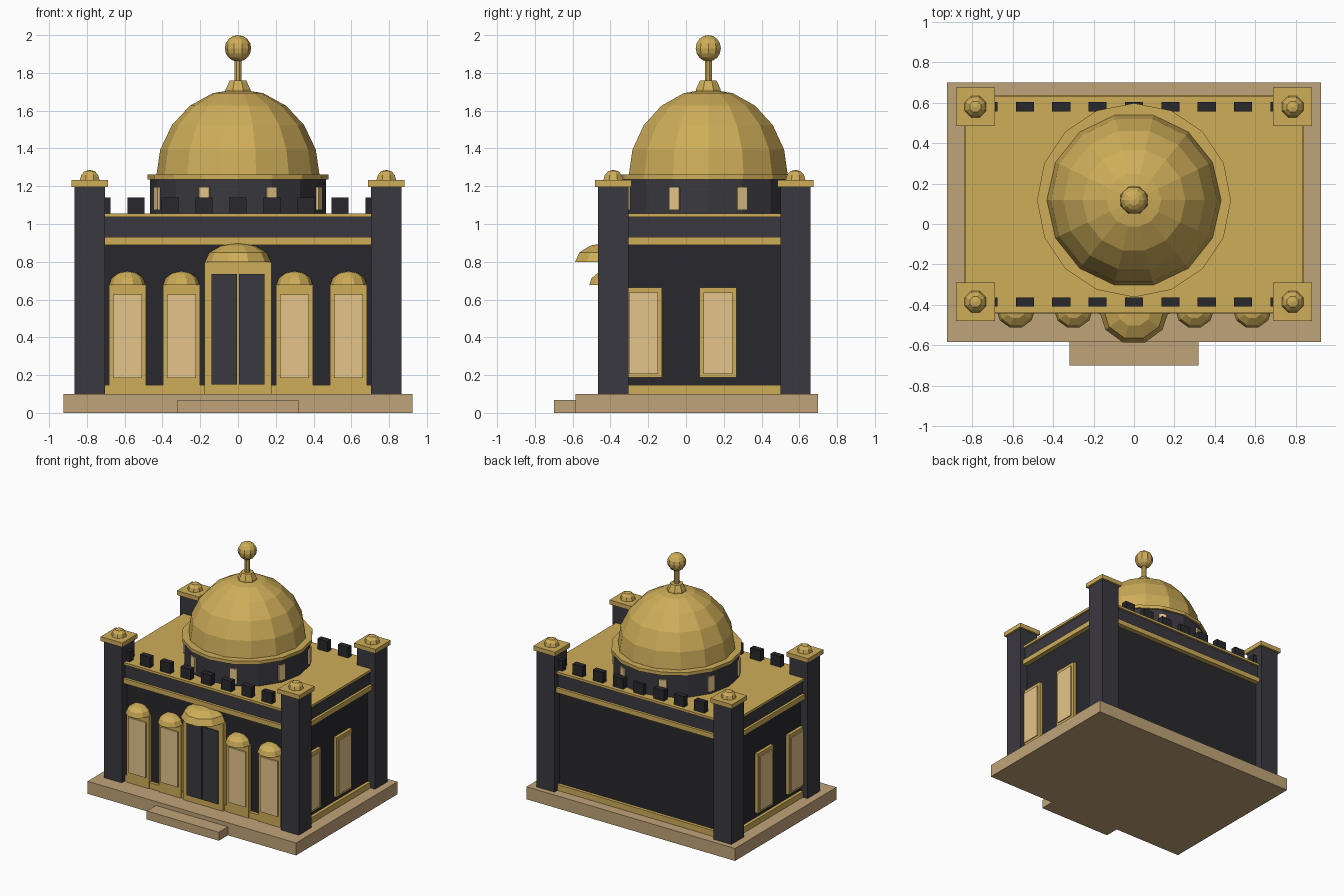
import bpy, bmesh
from math import sin, cos, pi, radians
from mathutils import Matrix

if "Cube" in bpy.data.objects:
    bpy.data.objects.remove(bpy.data.objects["Cube"])

CY = 0.0975          # centre line of the building in y


def mat(name, rgb):
    m = bpy.data.materials.new(name)
    m.diffuse_color = (*rgb, 1)
    m.use_nodes = True
    m.node_tree.nodes["Principled BSDF"].inputs["Base Color"].default_value = m.diffuse_color
    return m


GOLD = mat("gold", (0.62, 0.42, 0.10))
WALL = mat("dark_wall", (0.022, 0.022, 0.027))
TRIM = mat("dark_trim", (0.042, 0.04, 0.05))
PANE = mat("pane", (0.78, 0.56, 0.26))
STONE = mat("stone", (0.53, 0.37, 0.19))


def finish(name, bm, material):
    bmesh.ops.recalc_face_normals(bm, faces=bm.faces)
    me = bpy.data.meshes.new(name)
    bm.to_mesh(me)
    bm.free()
    me.materials.append(material)
    ob = bpy.data.objects.new(name, me)
    bpy.context.collection.objects.link(ob)
    return ob


def box(name, x, y, z, material, rot=None):
    """Box from (min, max) ranges, optionally turned about z at the dome axis."""
    bm = bmesh.new()
    bmesh.ops.create_cube(bm, size=1)
    for v in bm.verts:
        v.co = [(a + b) / 2 + c * (b - a) for (a, b), c in zip((x, y, z), v.co)]
    if rot is not None:
        bm.transform(Matrix.Translation((0, 0.118, 0)) @ Matrix.Rotation(rot, 4, 'Z'))
    return finish(name, bm, material)


def lathe(name, cx, cy, profile, n, material, start=0.0):
    """Closed solid of n flat sides from a (radius, z) profile."""
    bm = bmesh.new()
    rings = []
    for r, z in profile:
        if r == 0:
            rings.append([bm.verts.new((cx, cy, z))])
        else:
            rings.append([bm.verts.new((cx + r * cos(start + 2 * pi * i / n),
                                        cy + r * sin(start + 2 * pi * i / n), z)) for i in range(n)])
    for a, b in zip(rings, rings[1:]):
        for i in range(n):
            j = (i + 1) % n
            f = [a[i % len(a)], a[j % len(a)], b[j % len(b)], b[i % len(b)]]
            bm.faces.new(list(dict.fromkeys(f)))
    for ring in (rings[0], rings[-1]):
        if len(ring) > 1:
            bm.faces.new(ring)
    return finish(name, bm, material)


def dome(r, h, z, rings):
    p = [(r * cos(pi / 2 * i / rings), z + h * sin(pi / 2 * i / rings)) for i in range(rings)]
    return p + [(0, z + h)]


def slab(name, hx, hy, z0, z1, material):
    return box(name, (-hx, hx), (CY - hy, CY + hy), (z0, z1), material)


# base and step
box("base", (-0.925, 0.925), (-0.585, 0.70), (0, 0.10), STONE)
box("step", (-0.32, 0.32), (-0.70, -0.58), (0, 0.068), STONE)

# walls and horizontal bands
slab("walls", 0.80, 0.50, 0.10, 0.90, WALL)
slab("plinth", 0.825, 0.525, 0.10, 0.147, GOLD)
slab("lower_band", 0.84, 0.54, 0.89, 0.93, GOLD)
slab("frieze", 0.82, 0.52, 0.93, 1.036, TRIM)
slab("roof", 0.835, 0.535, 1.036, 1.055, GOLD)

# corner pillars with caps and knobs
for sx in (-1, 1):
    for sy in (-1, 1):
        x, y = 0.785 * sx, CY + 0.4825 * sy
        box("pillar", (x - 0.08, x + 0.08), (y - 0.08, y + 0.08), (0.10, 1.197), TRIM)
        box("pillar_cap", (x - 0.096, x + 0.096), (y - 0.096, y + 0.096), (1.197, 1.232), GOLD)
        lathe("pillar_knob", x, y, [(0.057, 1.232), (0.048, 1.26), (0.029, 1.28), (0, 1.286)],
              8, GOLD, pi / 8)

# battlements along front and back
for sy in (-1, 1):
    for i in range(-4, 5):
        x, y = 0.18 * i, CY + 0.4825 * sy
        box("merlon", (x - 0.045, x + 0.045), (y - 0.0225, y + 0.0225), (1.055, 1.14), WALL)

# front windows with half-dome hoods
for cx in (-0.585, -0.30, 0.30, 0.585):
    box("front_window_frame", (cx - 0.098, cx + 0.098), (-0.435, -0.39), (0.10, 0.68), GOLD)
    box("front_window_pane", (cx - 0.077, cx + 0.077), (-0.445, -0.40), (0.185, 0.628), PANE)
    lathe("window_hood", cx, -0.42, dome(0.097, 0.075, 0.676, 3), 10, GOLD)

# door
box("door_frame", (-0.178, 0.178), (-0.445, -0.39), (0.10, 0.80), GOLD)
for s in (-1, 1):
    box("door_leaf", tuple(sorted((0.004 * s, 0.14 * s))), (-0.455, -0.40), (0.15, 0.735), TRIM)
lathe("door_hood", 0, -0.42, dome(0.175, 0.10, 0.80, 3), 10, GOLD)

# side windows
for s in (-1, 1):
    for cy in (-0.225, 0.17):
        def xr(d):
            return tuple(sorted((0.78 * s, d * s)))
        box("side_window_frame", xr(0.825), (cy - 0.098, cy + 0.098), (0.187, 0.665), GOLD)
        box("side_window_pane", xr(0.833), (cy - 0.077, cy + 0.077), (0.205, 0.637), PANE)

# drum with eight small windows
lathe("drum", 0, 0.118, [(0.465, 1.05), (0.465, 1.237)], 16, TRIM)
for k in range(8):
    box("drum_window", (0.44, 0.472), (-0.029, 0.029), (1.075, 1.196), PANE, radians(22.5 + 45 * k))
lathe("drum_ring", 0, 0.118, [(0.48, 1.235), (0.48, 1.262)], 16, GOLD)

# dome and finial
lathe("dome", 0, 0.118, dome(0.433, 0.465, 1.25, 5), 14, GOLD)
lathe("finial_foot", 0, 0.118, [(0.072, 1.70), (0.07, 1.715), (0.047, 1.76)], 8, GOLD, pi / 8)
lathe("finial_rod", 0, 0.118, [(0.02, 1.75), (0.02, 1.88)], 8, GOLD, pi / 8)
ball = [(0, 1.86)] + [(0.07 * sin(pi * i / 8), 1.93 - 0.07 * cos(pi * i / 8)) for i in range(1, 8)] + [(0, 2.0)]
lathe("finial_ball", 0, 0.118, ball, 10, GOLD)
